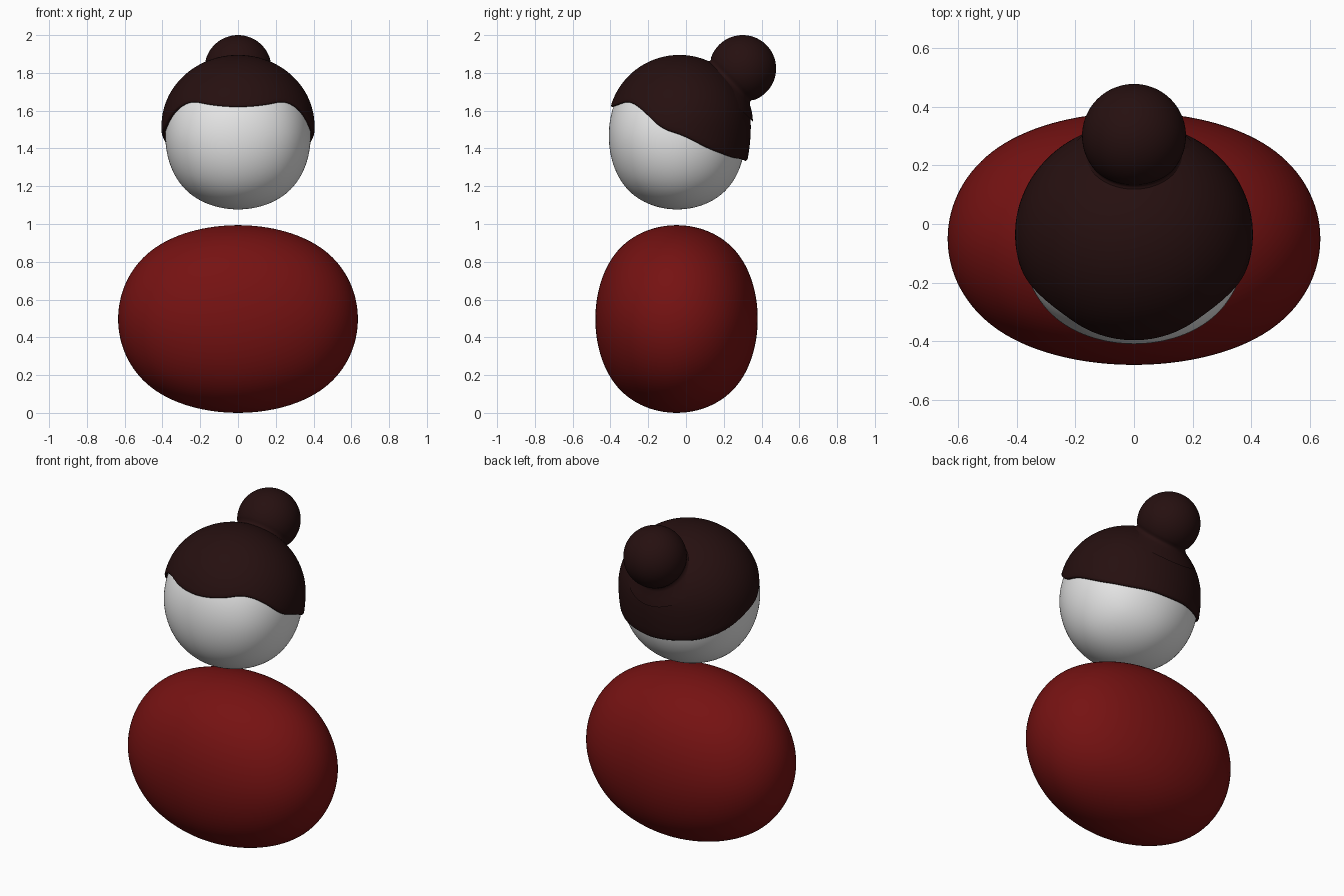
import bpy, bmesh, math
from mathutils import Matrix, Vector

cube = bpy.data.objects.get("Cube")
if cube:
    bpy.data.objects.remove(cube, do_unlink=True)


def material(name, rgb):
    m = bpy.data.materials.new(name)
    m.use_nodes = True
    m.diffuse_color = (*rgb, 1)
    m.node_tree.nodes["Principled BSDF"].inputs["Base Color"].default_value = (*rgb, 1)
    return m


RED = material("dark red", (0.18, 0.006, 0.006))
WHITE = material("white", (0.8, 0.8, 0.8))
BROWN = material("dark brown", (0.019, 0.005, 0.005))


def finish(bm, name, mat):
    bmesh.ops.recalc_face_normals(bm, faces=bm.faces)
    for f in bm.faces:
        f.smooth = True
    mesh = bpy.data.meshes.new(name)
    bm.to_mesh(mesh)
    bm.free()
    mesh.materials.append(mat)
    ob = bpy.data.objects.new(name, mesh)
    bpy.context.collection.objects.link(ob)
    return ob


def rounded_box(name, mat, centre, radii):
    """Subdivided cube, scaled so its limit surface has the given radii."""
    bm = bmesh.new()
    bmesh.ops.create_cube(bm, size=2 / 0.84)
    for v in bm.verts:
        v.co = Vector(centre) + Vector(a * r for a, r in zip(v.co, radii))
    ob = finish(bm, name, mat)
    sub = ob.modifiers.new("Subdivision", "SUBSURF")
    sub.levels = sub.render_levels = 5


def skin(bm, rings, pole):
    """Join closed rings of points into a surface, starting at a pole."""
    top = bm.verts.new(pole)
    loops = [[bm.verts.new(p) for p in ring] for ring in rings]
    n = len(loops[0])
    for j in range(n):
        k = (j + 1) % n
        bm.faces.new((top, loops[0][j], loops[0][k]))
        for a, b in zip(loops, loops[1:]):
            bm.faces.new((a[j], b[j], b[k], a[k]))


rounded_box("body", RED, (0, -0.05, 0.497), (0.635, 0.43, 0.497))
rounded_box("head", WHITE, (0, -0.047, 1.467), (0.385, 0.362, 0.39))

# Hairline height by angle from the front, the same on both sides
HAIRLINE = [(0, 1.63), (20, 1.64), (42, 1.665), (60, 1.61), (75, 1.515),
            (90, 1.49), (115, 1.41), (140, 1.365), (180, 1.345)]


def line_at(angle):
    angle = abs((angle + 180) % 360 - 180)
    for (a, za), (b, zb) in zip(HAIRLINE, HAIRLINE[1:]):
        if angle <= b:
            return za + (zb - za) * (angle - a) / (b - a)


def hairline(angle):
    return sum(line_at(angle + d) for d in range(-8, 9, 2)) / 9


# Hair cap: dome above its widest level, nearly upright below it
MID, TOP, SEGS, ROWS = 1.52, 1.895, 120, 32


def cap_point(angle, z, scale=1.0):
    dz = z - MID
    r = scale * math.sqrt(max(0, 1 - (dz / (TOP - MID if dz > 0 else 0.6)) ** 2))
    a = math.radians(angle)
    return (0.405 * r * math.sin(a), -0.035 - 0.378 * r * math.cos(a), z)


angles = [360 * j / SEGS for j in range(SEGS)]
rings = [[cap_point(a, TOP - (TOP - hairline(a)) * (i / ROWS) ** 2) for a in angles]
         for i in range(1, ROWS + 1)]
# rounded lip turning in to the head
for drop, scale in ((0.008, 0.994), (0.013, 0.98), (0.012, 0.96), (0.004, 0.93), (-0.01, 0.85)):
    rings.append([cap_point(a, hairline(a) - drop, scale) for a in angles])
bm = bmesh.new()
skin(bm, rings, (0, -0.035, TOP))
finish(bm, "hair_cap", BROWN)

# Bun: ball with a flared neck, turned about an axis leaning back
R = 0.177
profile = [(R * math.sin(t), R * math.cos(t))
           for t in (math.radians(5 * i) for i in range(1, 24))]
profile += [(0.152, -0.085), (0.152, -0.096), (0.166, -0.11), (0.2, -0.13), (0.238, -0.16)]
bm = bmesh.new()
skin(bm, [[(r * math.cos(math.radians(a)), r * math.sin(math.radians(a)), h) for a in angles]
          for r, h in profile], (0, 0, R))
bm.transform(Matrix.Translation((0, 0.3, 1.823)) @ Matrix.Rotation(math.radians(-45), 4, "X"))
finish(bm, "hair_bun", BROWN)
